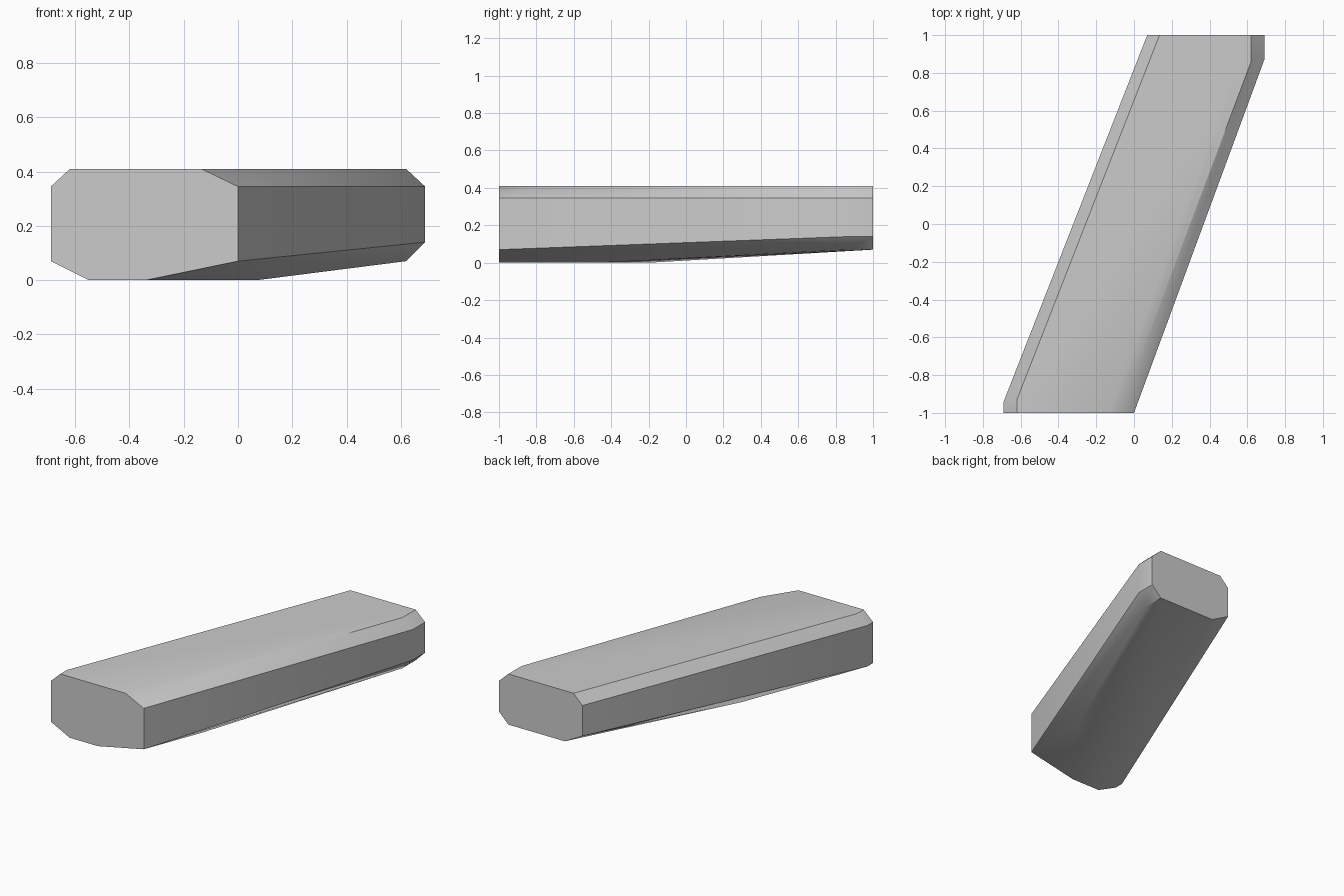
import bpy
import bmesh
from math import radians

default_cube = bpy.data.objects.get("Cube")
if default_cube:
    bpy.data.objects.remove(default_cube, do_unlink=True)

# Shared levels and extents of the slanted beam
SIDE = 0.69
INNER = 0.62
TOP = 0.41
SHOULDER = 0.345
LOW = 0.07
BACK_LOW = 0.14
FRONT, BACK = -1, 1


def make_material(name, value):
    material = bpy.data.materials.new(name)
    material.use_nodes = True
    colour = (value, value, value, 1)
    material.diffuse_color = colour
    shader = material.node_tree.nodes["Principled BSDF"]
    shader.inputs["Base Color"].default_value = colour
    return material


def make_hull(name, points, material):
    """Wrap flat faces around the corner points of a convex solid."""
    mesh = bpy.data.meshes.new(name)
    bm = bmesh.new()
    for point in points:
        bm.verts.new(point)
    result = bmesh.ops.convex_hull(bm, input=bm.verts)
    unused = [item for item in result["geom_interior"]
              if isinstance(item, bmesh.types.BMVert)]
    bmesh.ops.delete(bm, geom=unused, context="VERTS")
    bmesh.ops.dissolve_limit(bm, angle_limit=radians(1),
                             verts=bm.verts, edges=bm.edges)
    bmesh.ops.recalc_face_normals(bm, faces=bm.faces)
    bm.to_mesh(mesh)
    bm.free()
    mesh.materials.append(material)
    obj = bpy.data.objects.new(name, mesh)
    bpy.context.collection.objects.link(obj)
    return obj


# Octagonal end profiles, as x and z
front_profile = [(-SIDE, SHOULDER), (-INNER, TOP), (-0.135, TOP), (0, SHOULDER),
                 (0, LOW), (-0.34, 0), (-0.55, 0), (-SIDE, LOW)]
back_profile = [(LOW, SHOULDER), (0.135, TOP), (INNER, TOP), (SIDE, SHOULDER),
                (SIDE, BACK_LOW), (INNER, LOW), (0.2, LOW), (LOW, BACK_LOW)]
corners = [(x, FRONT, z) for x, z in front_profile]
corners += [(x, BACK, z) for x, z in back_profile]

# Clipped corners where the slanted sides meet the square ends
corners += [(-SIDE, -0.94, z) for z in (LOW, SHOULDER)]
corners += [(SIDE, 0.87, z) for z in (BACK_LOW, SHOULDER)]
corners += [(-INNER, -0.93, TOP), (0, -0.79, TOP), (INNER, 0.86, TOP)]

# Underside bend, where the flat base starts to rise towards the back
corners += [(LOW, -0.47, 0), (-0.27, -0.2, 0), (INNER, 0.86, LOW)]

stone = make_material("grey stone", 0.6)
beam = make_hull("slanted_beam", corners, stone)

# Soft chamfers, crisp main edges
bpy.ops.object.select_all(action="DESELECT")
beam.select_set(True)
bpy.context.view_layer.objects.active = beam
bpy.ops.object.shade_smooth_by_angle(angle=radians(30))
